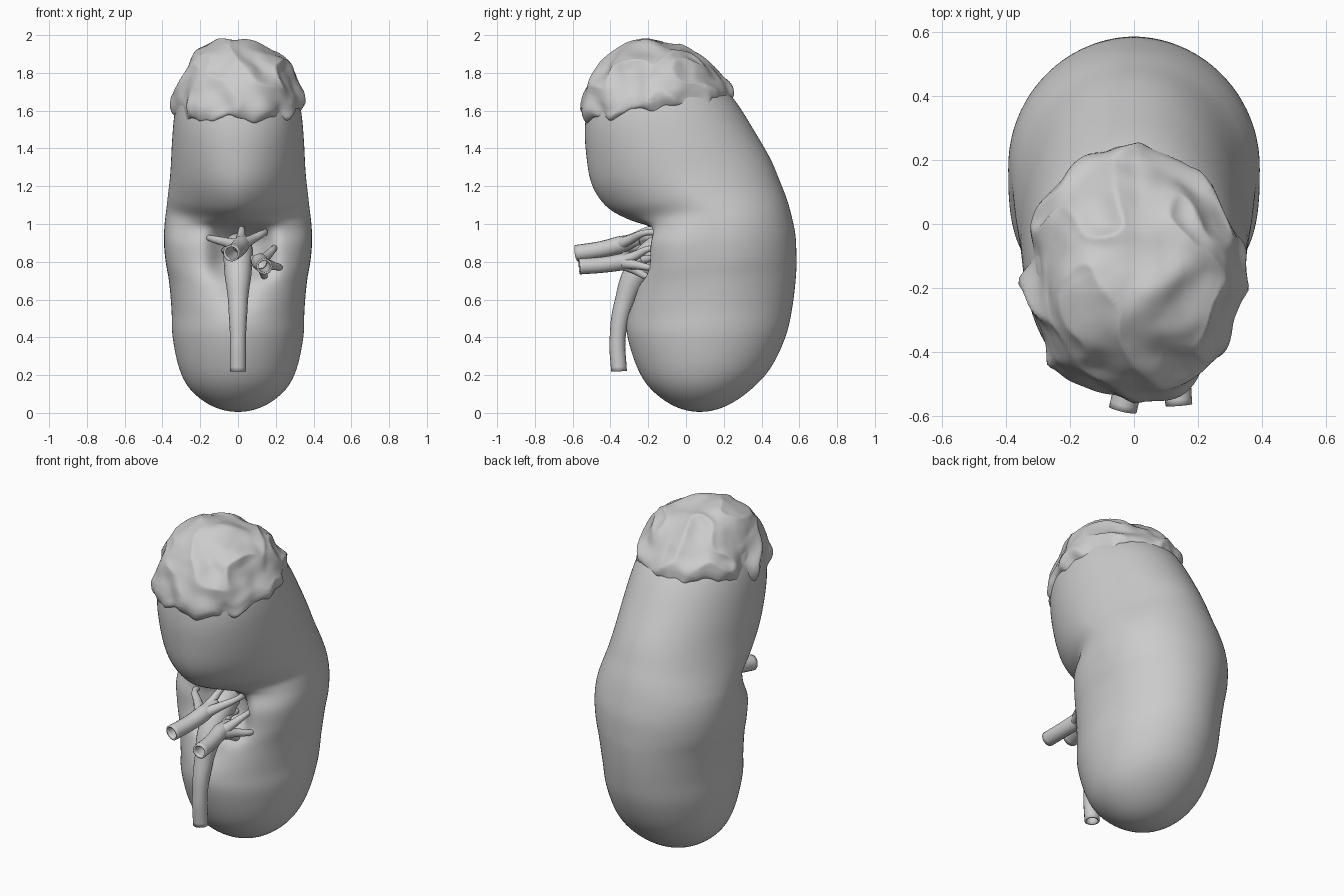
import bpy, bmesh, math
from mathutils import Vector, noise

if "Cube" in bpy.data.objects:
    bpy.data.objects.remove(bpy.data.objects["Cube"])

# Body sections from bottom to top: front y,z / back y,z / half width / front squareness
S = [(.08, .005, .08, .005, 0, 2), (-.05, .03, .21, .035, .13, 2), (-.17, .11, .34, .12, .245, 2),
     (-.25, .22, .45, .24, .31, 2), (-.31, .4, .53, .41, .347, 2), (-.31, .52, .565, .57, .352, 2.05),
     (-.27, .67, .583, .73, .366, 2.4), (-.23, .78, .585, .83, .384, 2.9), (-.22, .89, .58, .94, .393, 3),
     (-.22, .98, .56, 1.04, .388, 2.4), (-.3, 1.02, .535, 1.13, .38, 1.75), (-.42, 1.09, .5, 1.22, .371, 1.65),
     (-.5, 1.21, .45, 1.34, .358, 1.8), (-.53, 1.38, .37, 1.48, .35, 2), (-.535, 1.52, .27, 1.64, .337, 2.1),
     (-.515, 1.65, .18, 1.745, .31, 2.1), (-.46, 1.78, .09, 1.84, .255, 2.05), (-.36, 1.89, -.05, 1.915, .16, 2),
     (-.2, 1.945, -.2, 1.945, 0, 2)]


def flip(s):
    return (s[2], s[3], s[0], s[1], -s[4], s[5])


P = [flip(S[1])] + S + [flip(S[-2])]
LAST = len(S) - 1


def section(t):
    i = min(int(t), LAST - 1)
    f = t - i
    return [.5 * (2*b + (c-a)*f + (2*a-5*b+4*c-d)*f*f + (3*b-a-3*c+d)*f**3)
            for a, b, c, d in zip(*P[i:i+4])]


def surface(t, ang):
    fy, fz, by, bz, w, n = section(t)
    if math.cos(ang) > 0:
        n = 2
    c = math.copysign(abs(math.cos(ang)) ** (2/n), math.cos(ang))
    s = math.copysign(abs(math.sin(ang)) ** (2/n), math.sin(ang))
    return Vector((w*s, (fy+by)/2 + (by-fy)/2*c, (fz+bz)/2 + (bz-fz)/2*c))


def loft(name, func, rows, cols):
    bm = bmesh.new()
    g = [[bm.verts.new(func(i/rows, math.tau*j/cols)) for j in range(cols)] for i in range(rows+1)]
    for i in range(rows):
        for j in range(cols):
            k = (j+1) % cols
            bm.faces.new((g[i][j], g[i][k], g[i+1][k], g[i+1][j]))
    bmesh.ops.remove_doubles(bm, verts=bm.verts, dist=1e-5)
    bmesh.ops.recalc_face_normals(bm, faces=bm.faces)
    for f in bm.faces:
        f.smooth = True
    me = bpy.data.meshes.new(name)
    bm.to_mesh(me)
    bm.free()
    ob = bpy.data.objects.new(name, me)
    bpy.context.collection.objects.link(ob)
    return ob


# Kidney body with the hollow on its front
def body(u, ang):
    p = surface(u*LAST, ang)
    if p.y < .1:
        d = math.exp(-((p.x-.02)/.15)**4 - ((p.z-.85)/.125)**4)
        groove = math.exp(-(p.x/.08)**2 - ((p.z-.66)/.09)**2)
        p.y += .15*d + .04*groove
    return p


kidney = loft("kidney_body", body, 120, 112)
sm = kidney.modifiers.new("soften", 'SMOOTH')
sm.factor, sm.iterations = .5, 6


# Lumpy gland capping the top, with a wavy rolled edge
def cap(u, ang):
    ring = Vector((math.sin(ang), math.cos(ang), 0))
    start = 14.2 + .35*noise.noise(ring*2.5) + .15*noise.noise(ring*6)
    t = start + (LAST-start)*u
    p = surface(t, ang)
    e = 1e-2
    tt = min(t, LAST-.03)
    n = (surface(tt, ang+e)-surface(tt, ang-e)).cross(surface(tt+e, ang)-surface(tt-e, ang))
    n.normalize()
    if n.dot(p - Vector((0, -.1, 1.4))) < 0:
        n.negate()
    n = n.lerp(Vector((0, 0, 1)), max(0, (u-.85)/.15))
    roll = min(1, u/.1)
    q = p + .06*noise.noise_vector(p*5)
    lump = .014*noise.noise(p*4) - .06*abs(noise.noise(q*5.5)) + .005*noise.noise(p*14)
    height = .034 + .022*u + .006*math.exp(-((u-.15)/.08)**2)
    return p + n*(-.015 + math.sqrt(roll*(2-roll))*(height + lump + .012))


loft("adrenal_cap", cap, 90, 160)


# Vessels: tapered round tubes; the big ones have open hollow ends
def tube(name, pts, hollow=False):
    cu = bpy.data.curves.new(name, 'CURVE')
    cu.dimensions = '3D'
    cu.bevel_depth, cu.bevel_resolution, cu.resolution_u = 1, 6, 8
    cu.use_fill_caps = not hollow
    sp = cu.splines.new('BEZIER')
    sp.bezier_points.add(len(pts)-1)
    for b, (x, y, z, r) in zip(sp.bezier_points, pts):
        b.co, b.radius = (x, y, z), r
        b.handle_left_type = b.handle_right_type = 'AUTO'
    ob = bpy.data.objects.new(name, cu)
    bpy.context.collection.objects.link(ob)
    if hollow:
        m = ob.modifiers.new("wall", 'SOLIDIFY')
        m.thickness, m.offset = .01, -1


tube("ureter", [(0, -.355, .22, .042), (0, -.362, .4, .042), (0, -.322, .6, .053),
                (0, -.26, .74, .072), (0, -.15, .86, .08), (0, -.03, .9, .06)], True)
tube("artery_trunk", [(-.035, -.58, .845, .044), (-.005, -.45, .865, .044), (.015, -.35, .89, .046),
                      (.025, -.25, .92, .03)], True)
tube("vein_trunk", [(.14, -.565, .775, .042), (.13, -.43, .785, .042), (.115, -.33, .8, .045),
                    (.105, -.24, .81, .03)], True)

# Branches fanning into the hollow
artery_root, vein_root = (.01, -.37, .885), (.12, -.345, .797)
branches = {
    "artery": (artery_root, [(-.15, -.19, .925), (.14, -.21, .955), (.02, -.18, .975), (-.07, -.14, .86)]),
    "vein": (vein_root, [(.19, -.19, .87), (.22, -.19, .77), (.14, -.2, .72), (.06, -.16, .82)]),
}
for kind, (a, ends) in branches.items():
    for i, b in enumerate(ends):
        m = Vector(a).lerp(Vector(b), .5)
        e = Vector(b) + Vector((0, .06, 0))
        tube(f"{kind}_branch_{i+1}", [(*a, .036), (*m, .024), (*b, .016), (*e, .018)])
